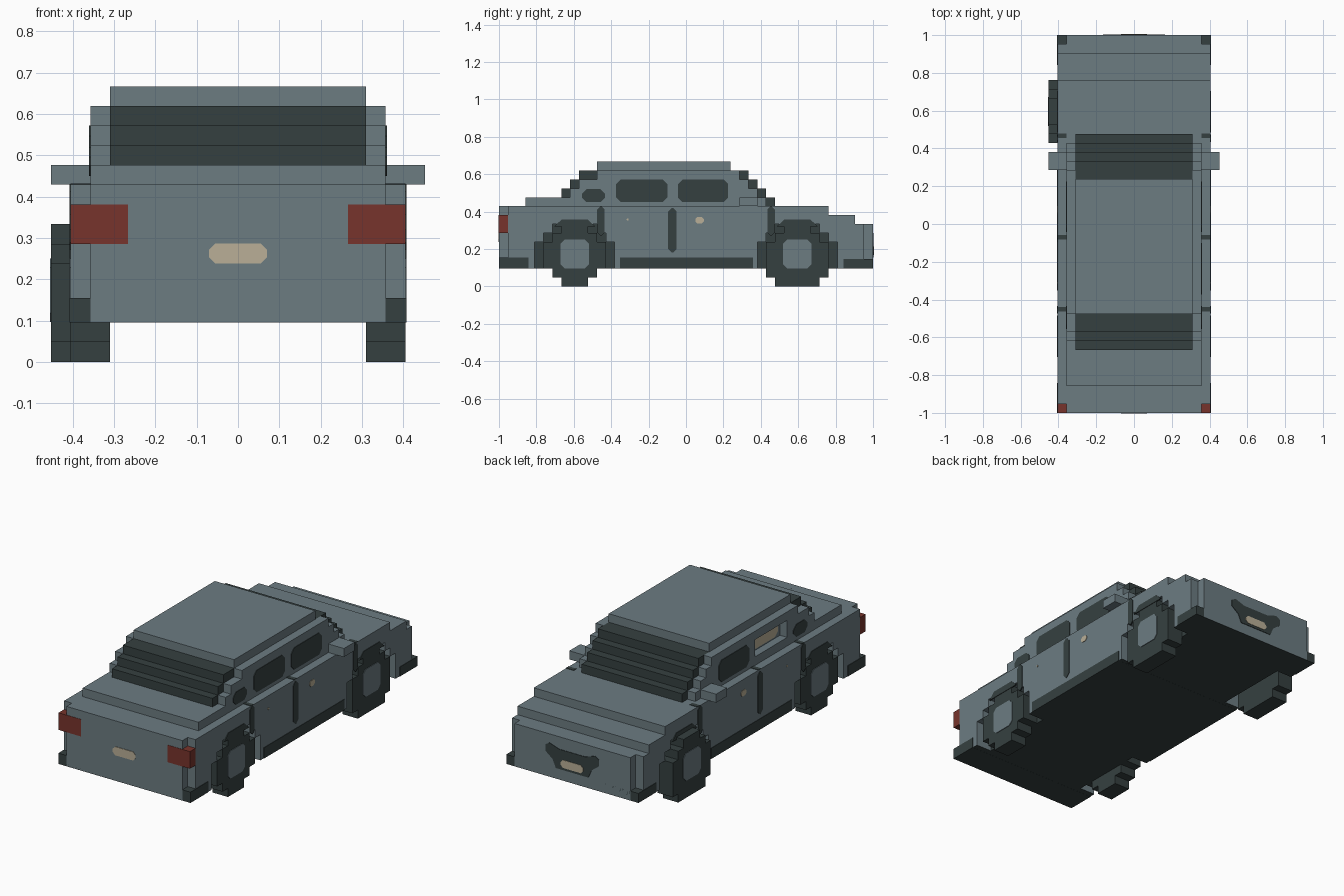
import bpy, bmesh
from mathutils import Vector

if "Cube" in bpy.data.objects:
    bpy.data.objects.remove(bpy.data.objects["Cube"])

U = 1 / 21  # one block


def material(name, rgb):
    m = bpy.data.materials.new(name)
    m.use_nodes = True
    m.diffuse_color = (*rgb, 1)
    m.node_tree.nodes["Principled BSDF"].inputs["Base Color"].default_value = (*rgb, 1)
    return m


PAINT = material("slate blue paint", (.15, .2, .222))
DARK = material("dark trim", (.036, .051, .051))
RED = material("tail light red", (.185, .034, .025))
CREAM = material("cream", (.49, .43, .31))


def finish(name, bm, mats):
    mesh = bpy.data.meshes.new(name)
    bmesh.ops.recalc_face_normals(bm, faces=bm.faces)
    for m in mats:
        mesh.materials.append(m)
    bm.to_mesh(mesh)
    bm.free()
    ob = bpy.data.objects.new(name, mesh)
    bpy.context.collection.objects.link(ob)
    return ob


def blocks(name, mat, boxes):
    """Join boxes given in block units as (x0, x1, y0, y1, z0, z1)."""
    bm = bmesh.new()
    for x0, x1, y0, y1, z0, z1 in boxes:
        verts = bmesh.ops.create_cube(bm, size=U)["verts"]
        for v in verts:
            v.co = Vector((x1 if v.co.x > 0 else x0, y1 if v.co.y > 0 else y0,
                           z1 if v.co.z > 0 else z0)) * U
    return finish(name, bm, [mat])


def dark_underside(ob):
    ob.data.materials.append(DARK)
    for f in ob.data.polygons:
        if f.normal.z < -.5 and f.center.z < 2.1 * U:
            f.material_index = 1


def wide(half, y0, y1, z0, z1):
    return (-half, half, y0, y1, z0, z1)


def side(s, x0, x1, *rest):
    return (min(s * x0, s * x1), max(s * x0, s * x1), *rest)


def plate(name, mat, axis, face, shape, lift=.003):
    """Thin plate on a face across the x or y axis; shape is a list of (along, z)."""
    bm = bmesh.new()
    rings = []
    for d in (-lift, lift):
        rings.append([bm.verts.new((face + d, a, z) if axis == "x" else (a, face + d, z))
                      for a, z in shape])
    for r in rings:
        bm.faces.new(r)
    n = len(shape)
    for i in range(n):
        j = (i + 1) % n
        bm.faces.new((rings[0][i], rings[0][j], rings[1][j], rings[1][i]))
    return finish(name, bm, [mat])


def rounded(a0, a1, z0, z1, c=.025):
    c = min(c, (a1 - a0) / 2.2, (z1 - z0) / 2.2)
    return [(a0 + c, z0), (a1 - c, z0), (a1, z0 + c), (a1, z1 - c),
            (a1 - c, z1), (a0 + c, z1), (a0, z1 - c), (a0, z0 + c)]


AXLES = {"front": -12.5, "back": 12.5}
SIDES = {"left": 1, "right": -1}

# Main body: stepped ends, boot and bonnet
dark_underside(blocks("main_body", PAINT, [
    wide(6.5, -20, -17, 2, 7), wide(6.5, 17, 20, 2, 7),
    wide(7.5, -21, -20, 2, 9), wide(7.5, 20, 21, 2, 7),
    wide(8.5, -20, 20, 6.99, 7), wide(8.5, -20, 19, 7, 8),
    wide(8.5, -20, 16, 8, 9), wide(7.5, -18, 9, 9, 10)]))
blocks("wheel_arch_lining", DARK, [wide(6.5, -17, 17, 2, 7)])

# Side panels with stepped wheel arches
for label, s in SIDES.items():
    boxes = []
    for z0, z1, r in ((2, 5, 4.5), (5, 6, 3.5), (6, 7, 2.5)):
        for y0, y1 in ((-20, -12.5 - r), (-12.5 + r, 12.5 - r), (12.5 + r, 20)):
            boxes.append(side(s, 6.5, 8.5, y0, y1, z0, z1))
    dark_underside(blocks(label + "_side_panel", PAINT, boxes))

# Bumpers and sills
blocks("front_bumper", DARK, [wide(8.55, -21, -17.7, 1.99, 3.25)])
blocks("back_bumper", DARK, [wide(8.55, 17.7, 21, 1.99, 3.1)])
blocks("sills", DARK, [wide(8.55, -7.4, 7.5, 1.99, 3.25)])

# Cabin: stepped glass core, outer pillars and roof
blocks("cabin_glass", DARK, [
    wide(6.5, 9, 10, 9, 10), wide(6.5, -14, 9, 10, 11),
    wide(6.5, -13, 8, 11, 12), wide(6.5, -12, 7, 12, 13)])
blocks("left_cabin_side", PAINT, [
    (6.5, 7.5, -13, 8, 10, 11), (6.5, 7.5, -12, 7, 11, 12), (6.5, 7.5, -10, 6, 12, 13)])
blocks("right_cabin_side", PAINT, [
    (-7.5, -6.5, -13, -8, 10, 11), (-7.5, -6.5, -2, 8, 10, 11),
    (-7.5, -6.5, -12, -8, 11, 12), (-7.5, -6.5, -2, 7, 11, 12),
    (-7.5, -6.5, -10, 6, 12, 13)])
blocks("roof", PAINT, [wide(6.5, -10, 5, 13, 14)])

# Recessed window on the right
plate("recess_panel", PAINT, "x", -6.5 * U, rounded(-8 * U, -2 * U, 10 * U, 12 * U, 0))
plate("recess_pane", CREAM, "x", -6.55 * U, rounded(-.36, -.13, .485, .56))

# Side windows, door lines, handles and mirrors
for label, s in SIDES.items():
    glass, panel = s * 7.5 * U, s * 8.5 * U
    plate(label + "_door_window", DARK, "x", glass, rounded(-.043, .225, .45, .572))
    plate(label + "_small_window", DARK, "x", glass, rounded(-.556, -.433, .45, .52))
    if s > 0:
        plate(label + "_second_window", DARK, "x", glass, rounded(-.374, -.1, .45, .572))
    plate(label + "_middle_door_line", DARK, "x", panel, rounded(-.095, -.05, .18, .42))
    plate(label + "_front_door_line", DARK, "x", panel, rounded(-.475, -.435, .27, .43))
    plate(label + "_back_door_line", DARK, "x", panel, rounded(.435, .475, .27, .43))
    blocks(label + "_door_line_tops", DARK, [
        side(s, 7.5, 8.5, y - .25, y + .25, 8.95, 9.05) for y in (-9.5, -1.5, 9.8)])
    plate(label + "_door_handle", CREAM, "x", panel, rounded(.05, .095, .337, .37, .01))
    plate(label + "_small_handle", CREAM, "x", panel, rounded(-.317, -.307, .352, .362, .002))
    blocks(label + "_mirror", PAINT, [side(s, 7.5, 9.5, 6, 8, 9, 10)])

# Wheels built from stacked rows; the back right wheel stands out by one block
for end, y in AXLES.items():
    rows = (3, 5, 7, 7, 7, 5, 3) if end == "front" else (5, 7, 7, 7, 7, 5, 3)
    for label, s in SIDES.items():
        out = 9.5 if (end == "back" and s < 0) else 8.5
        blocks(f"{end}_{label}_wheel", DARK, [
            side(s, out - 2, out, y - w / 2, y + w / 2, z, z + 1) for z, w in enumerate(rows)])
        c = y * U
        plate(f"{end}_{label}_hub", PAINT, "x", s * out * U,
              rounded(c - .076, c + .076, .096, .25, .022))
        plate(f"{end}_{label}_arch_trim", DARK, "x", s * 8.5 * U,
              [(c - .11, .32), (c + .11, .32), (c + .07, .357), (c - .07, .357)])

# Tail lights and number plates
for label, s in SIDES.items():
    blocks(label + "_tail_light", RED, [side(s, 5.6, 8.5, -21.04, -20, 6, 8)])
plate("front_number_plate", CREAM, "y", -1, rounded(-.07, .07, .238, .286, .015))
plate("grille", DARK, "y", 1, [
    (-.1, .155), (.1, .155), (.12, .2), (.165, .235), (.165, .27), (.14, .285),
    (.08, .265), (-.08, .265), (-.14, .285), (-.165, .27), (-.165, .235), (-.12, .2)])
plate("back_number_plate", CREAM, "y", 1.002, rounded(-.07, .07, .168, .212, .015))
